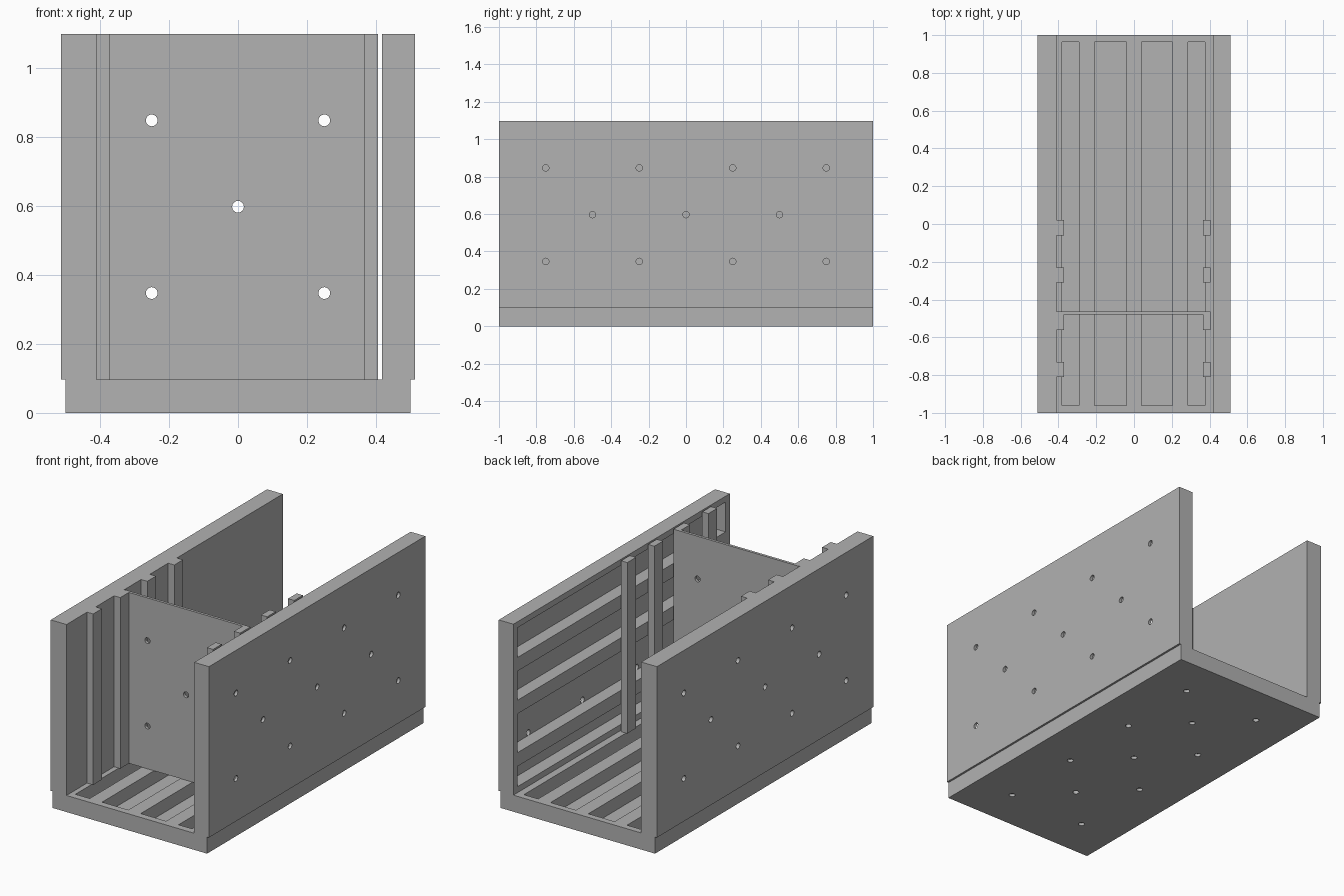
import bpy, math
from mathutils import Vector

if "Cube" in bpy.data.objects:
    bpy.data.objects.remove(bpy.data.objects["Cube"])

grey = bpy.data.materials.new("plain grey")
grey.diffuse_color = (0.445, 0.445, 0.445, 1)
grey.use_nodes = True
grey.node_tree.nodes["Principled BSDF"].inputs["Base Color"].default_value = grey.diffuse_color


def box(name, lo, hi):
    lo, hi = Vector(lo), Vector(hi)
    bpy.ops.mesh.primitive_cube_add(size=1, location=(lo + hi) / 2)
    ob = bpy.context.object
    ob.name = name
    ob.scale = hi - lo
    bpy.ops.object.transform_apply(location=True, rotation=True, scale=True)
    ob.data.materials.append(grey)
    return ob


def cut(ob, cutters):
    # subtract joined cutters from a part, then discard them
    bpy.ops.object.select_all(action='DESELECT')
    for c in cutters:
        c.select_set(True)
    bpy.context.view_layer.objects.active = cutters[0]
    if len(cutters) > 1:
        bpy.ops.object.join()
    tool = bpy.context.object
    tool.hide_render = True
    mod = ob.modifiers.new("cut", 'BOOLEAN')
    mod.object = tool
    mod.solver = 'EXACT'
    bpy.context.view_layer.objects.active = ob
    bpy.ops.object.modifier_apply(modifier=mod.name)
    bpy.data.objects.remove(tool)


def drill(ob, points, axis, depth):
    rot = {'x': (0, math.pi / 2, 0), 'y': (math.pi / 2, 0, 0), 'z': (0, 0, 0)}[axis]
    tools = []
    for p in points:
        bpy.ops.mesh.primitive_cylinder_add(vertices=24, radius=0.017, depth=depth,
                                            location=p, rotation=rot)
        tools.append(bpy.context.object)
        tools[-1].data.materials.append(grey)
    cut(ob, tools)


# screw pattern: (position along the length, offset across the panel)
pattern = [(y, o) for y in (-0.75, -0.25, 0.25, 0.75) for o in (-0.25, 0.25)]
pattern += [(y, 0) for y in (-0.5, 0, 0.5)]

# floor tray with pocket, screw holes and long ribs
floor = box("floor_panel", (-0.5, -1, 0), (0.5, 1, 0.097))
cut(floor, [box("pocket", (-0.38, -0.96, 0.018), (0.375, 0.963, 0.2))])
drill(floor, [(o, y, 0) for y, o in pattern], 'z', 0.06)
for x in (-0.25, 0, 0.245):
    box("floor_rib", (x - 0.04, -0.96, 0.017), (x + 0.04, 0.963, 0.095))

# left wall: solid, with shallow screw holes outside
left = box("left_wall", (-0.512, -1, 0.097), (-0.41, 1, 1.097))
drill(left, [(-0.512, y, 0.597 + o) for y, o in pattern], 'x', 0.06)

# right wall: pocketed inside, thin outer skin, horizontal ribs
right = box("right_wall", (0.417, -1, 0.097), (0.512, 1, 1.097))
cut(right, [box("pocket", (0.35, -0.963, 0.132), (0.495, 0.963, 1.062))])
drill(right, [(0.512, y, 0.597 + o) for y, o in pattern], 'x', 0.06)
for z in (0.29, 0.597, 0.847):
    box("wall_rib", (0.418, -0.963, z - 0.04), (0.496, 0.963, z + 0.04))

# upright guide posts on both sides
for y in (-0.81, -0.56, -0.31, -0.06):
    box("left_post", (-0.411, y, 0.097), (-0.37, y + 0.08, 1.097))
    box("right_post", (0.366, y, 0.097), (0.406, y + 0.08, 1.097))

# thin cross divider with through holes
divider = box("divider", (-0.409, -0.48, 0.097), (0.406, -0.464, 1.097))
drill(divider, [(x, -0.472, 0.597 + o) for x, o in
                ((-0.25, -0.25), (0.25, -0.25), (0, 0), (-0.25, 0.25), (0.25, 0.25))],
      'y', 0.1)
